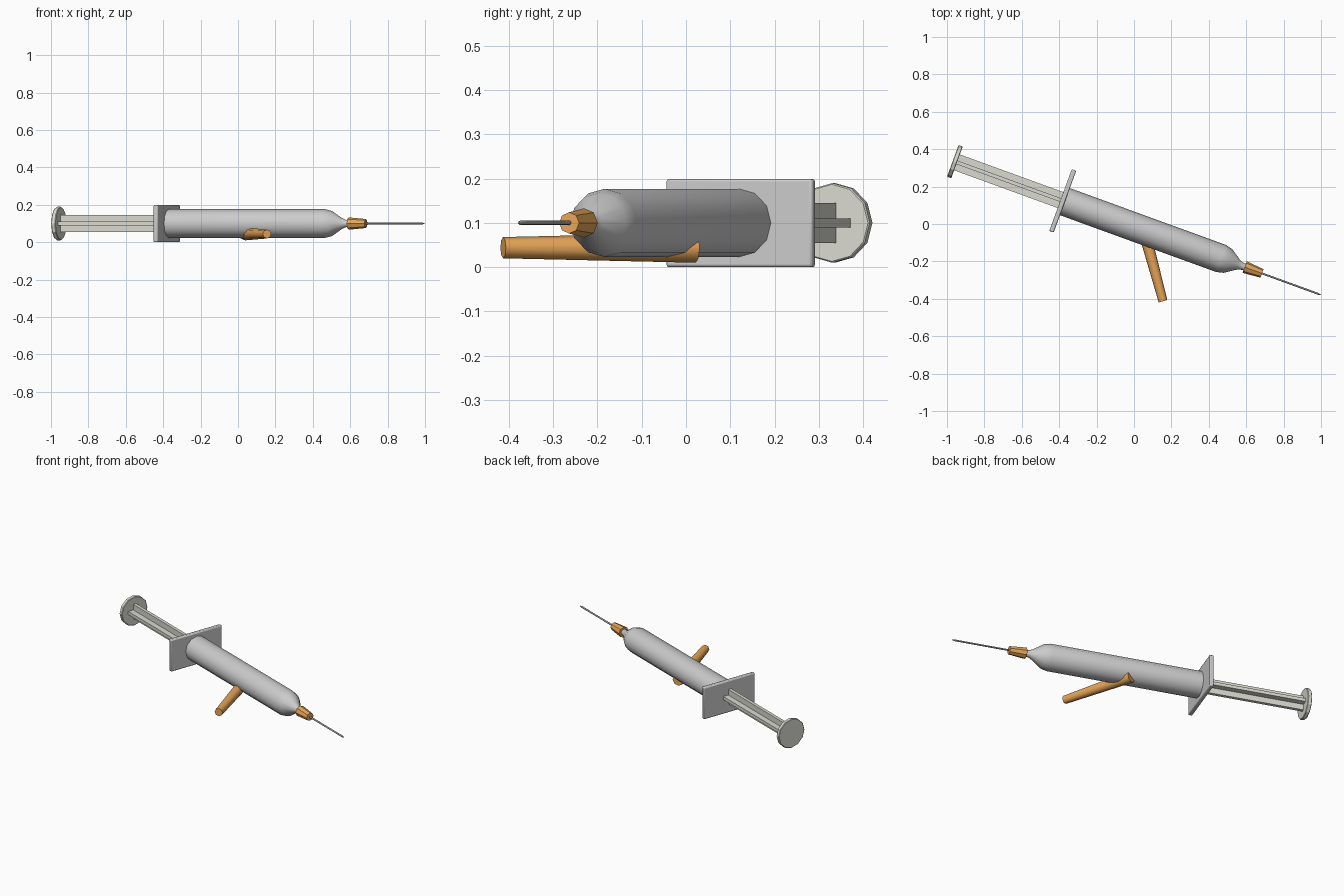
import bpy, bmesh, math
from mathutils import Matrix, Vector

if "Cube" in bpy.data.objects:
    bpy.data.objects.remove(bpy.data.objects["Cube"])

# Syringe axis: local +X points to the needle tip
AXIS = Matrix.Translation((0, -0.015, 0.1)) @ Matrix.Rotation(math.radians(-20), 4, 'Z')


def material(name, color):
    m = bpy.data.materials.new(name)
    m.diffuse_color = (*color, 1)
    m.use_nodes = True
    m.node_tree.nodes["Principled BSDF"].inputs["Base Color"].default_value = m.diffuse_color
    return m


def finish(name, bm, frame, mat=None, angle=None, bevel=0):
    bmesh.ops.recalc_face_normals(bm, faces=bm.faces)
    mesh = bpy.data.meshes.new(name)
    bm.to_mesh(mesh)
    bm.free()
    ob = bpy.data.objects.new(name, mesh)
    bpy.context.collection.objects.link(ob)
    ob.matrix_world = frame
    if mat:
        mesh.materials.append(mat)
    if bevel:
        mod = ob.modifiers.new("Bevel", 'BEVEL')
        mod.width, mod.segments = bevel, 2
    if angle:
        bpy.ops.object.select_all(action='DESELECT')
        bpy.context.view_layer.objects.active = ob
        ob.select_set(True)
        bpy.ops.object.shade_smooth_by_angle(angle=math.radians(angle))
    return ob


def lathe(name, profile, sides, frame=AXIS, **kw):
    """Spin (position, radius) points around local X, with capped ends."""
    bm = bmesh.new()
    turns = [math.tau * i / sides for i in range(sides)]
    rings = [[bm.verts.new((s, r * math.cos(a), r * math.sin(a))) for a in turns]
             for s, r in profile]
    for a, b in zip(rings, rings[1:]):
        for i in range(sides):
            j = (i + 1) % sides
            bm.faces.new((a[i], a[j], b[j], b[i]))
    bm.faces.new(rings[0])
    bm.faces.new(rings[-1])
    return finish(name, bm, frame, **kw)


def extrude_x(name, outline, x0, x1, **kw):
    """Extrude a (y, z) outline along local X."""
    bm = bmesh.new()
    face = bm.faces.new([bm.verts.new((x0, y, z)) for y, z in outline])
    new = bmesh.ops.extrude_face_region(bm, geom=[face])['geom']
    bmesh.ops.translate(bm, vec=(x1 - x0, 0, 0),
                        verts=[v for v in new if isinstance(v, bmesh.types.BMVert)])
    return finish(name, bm, AXIS, **kw)


orange = material("orange", (0.8, 0.38, 0.1))
pale = material("pale_plastic", (0.7, 0.7, 0.64))
steel = material("dark_steel", (0.4, 0.4, 0.42))

# Barrel with rounded shoulder and nozzle
lathe("barrel", [(-0.40, 0.077), (0.495, 0.077), (0.535, 0.067), (0.59, 0.030),
                 (0.612, 0.020), (0.65, 0.018)], 12, angle=40)

# Finger flange
extrude_x("finger_flange", [(-0.176, -0.1), (0.176, -0.1), (0.176, 0.099), (-0.176, 0.099)],
          -0.418, -0.393, bevel=0.006, angle=40)

# Plunger rod with cross-shaped section
w, t = 0.045, 0.01
cross = [(w, -t), (w, t), (t, t), (t, w), (-t, w), (-t, t),
         (-w, t), (-w, -t), (-t, -t), (-t, -w), (t, -w), (t, -t)]
extrude_x("plunger_rod", cross, -1.015, -0.38, mat=pale)

# Thumb rest
lathe("thumb_rest", [(-1.031, 0.087), (-1.028, 0.09), (-1.01, 0.09), (-1.007, 0.087)],
      12, mat=pale)

# Needle hub and needle
lathe("needle_hub", [(0.630, 0.033), (0.728, 0.024)], 8, mat=orange)
lathe("needle", [(0.72, 0.005), (1.05, 0.005), (1.063, 0.001)], 8, mat=steel, angle=50)

# Tapered side peg under the barrel
start, end = Vector((0.038, 0.022, 0.044)), Vector((0.155, -0.413, 0.045))
way = end - start
peg_frame = Matrix.Translation(start) @ Matrix.Rotation(math.atan2(way.y, way.x), 4, 'Z')
lathe("side_peg", [(0, 0.034), (way.length, 0.024)], 8, frame=peg_frame, mat=orange, angle=50)
